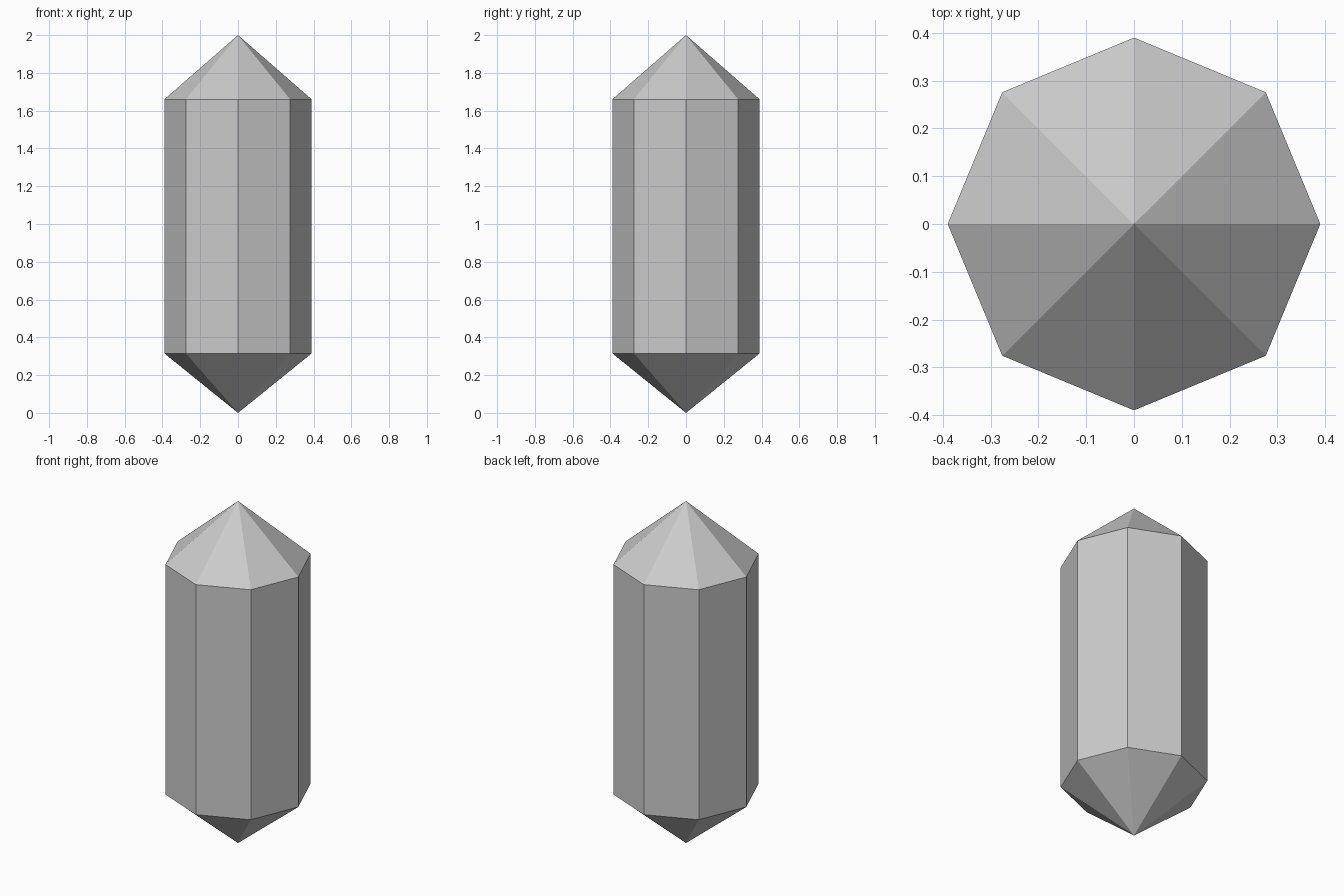
import bpy, bmesh
from math import cos, sin, tau

if "Cube" in bpy.data.objects:
    bpy.data.objects.remove(bpy.data.objects["Cube"])

SIDES = 8
RADIUS = 0.39
BOTTOM, LOW, HIGH, TOP = 0.0, 0.315, 1.66, 2.0

bm = bmesh.new()


def ring(z):
    return [bm.verts.new((RADIUS * cos(tau * i / SIDES),
                          RADIUS * sin(tau * i / SIDES), z)) for i in range(SIDES)]


# Octagonal shaft rings and the two pointed tips
low, high = ring(LOW), ring(HIGH)
base_tip = bm.verts.new((0, 0, BOTTOM))
top_tip = bm.verts.new((0, 0, TOP))

# Lower point, shaft side and upper point for each facet
for i in range(SIDES):
    j = (i + 1) % SIDES
    bm.faces.new((base_tip, low[j], low[i]))
    bm.faces.new((low[i], low[j], high[j], high[i]))
    bm.faces.new((high[i], high[j], top_tip))

mesh = bpy.data.meshes.new("crystal")
bm.to_mesh(mesh)
bm.free()
bpy.context.collection.objects.link(bpy.data.objects.new("crystal", mesh))
